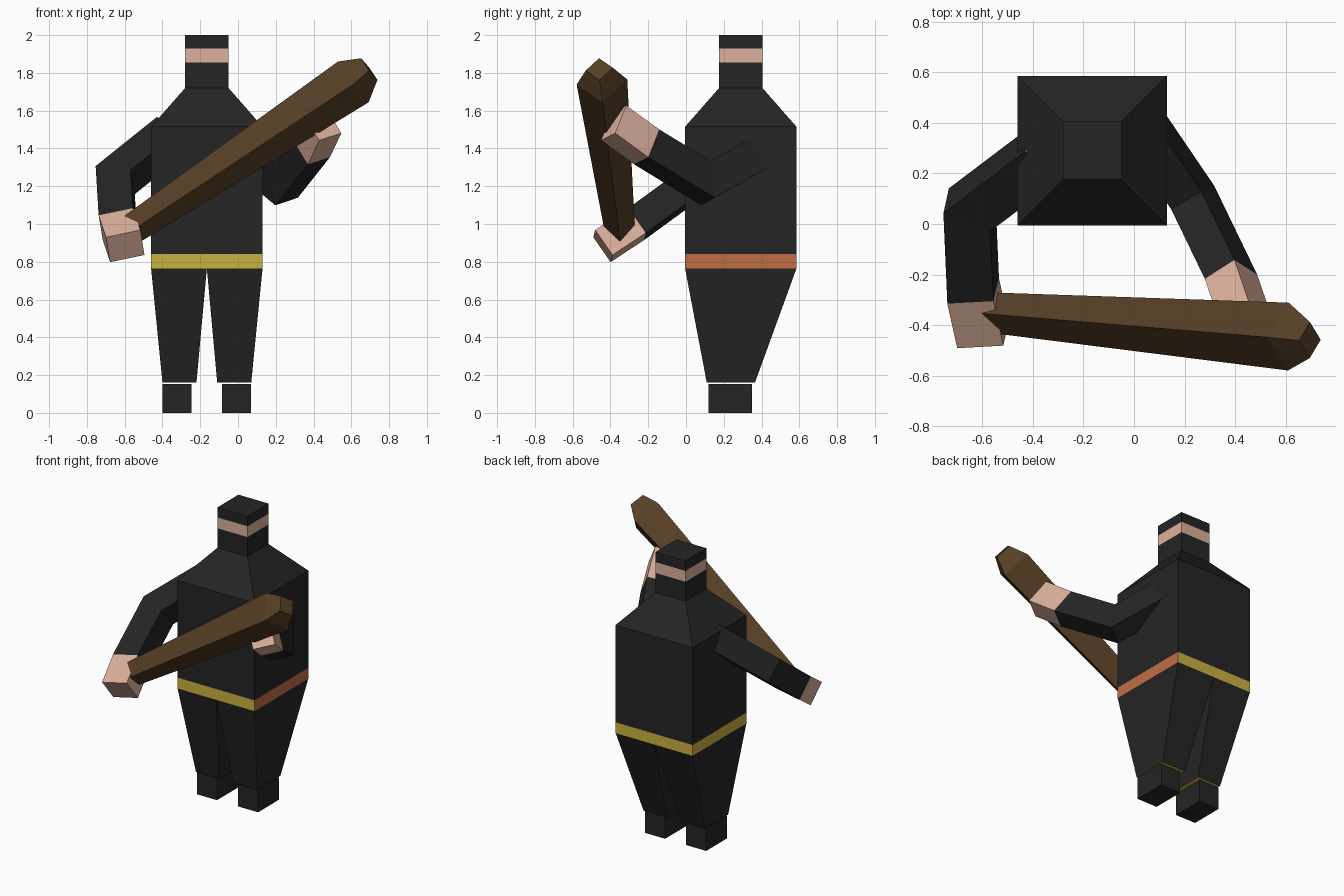
import bpy, bmesh
from mathutils import Vector as V

if "Cube" in bpy.data.objects:
    bpy.data.objects.remove(bpy.data.objects["Cube"])


def material(name, rgb):
    m = bpy.data.materials.new(name)
    m.diffuse_color = (*rgb, 1)
    m.use_nodes = True
    m.node_tree.nodes["Principled BSDF"].inputs["Base Color"].default_value = m.diffuse_color
    return m


DARK = material("dark cloth", (0.018, 0.018, 0.018))
SKIN = material("skin", (0.72, 0.44, 0.335))
YELLOW = material("yellow belt", (0.59, 0.44, 0.05))
ORANGE = material("orange belt", (0.52, 0.155, 0.056))
WOOD = material("brown wood", (0.094, 0.05, 0.019))


def loft(name, rings, mats, rule=None):
    """Skin a closed solid over a list of four-cornered rings."""
    bm = bmesh.new()
    loops = [[bm.verts.new(p) for p in r] for r in rings]
    bm.faces.new(loops[0])
    bm.faces.new(loops[-1])
    for a, b in zip(loops, loops[1:]):
        for i in range(4):
            j = (i + 1) % 4
            bm.faces.new((a[i], a[j], b[j], b[i]))
    bmesh.ops.recalc_face_normals(bm, faces=bm.faces)
    bm.normal_update()
    if rule:
        for f in bm.faces:
            f.material_index = rule(f)
    me = bpy.data.meshes.new(name)
    bm.to_mesh(me)
    bm.free()
    for m in mats:
        me.materials.append(m)
    ob = bpy.data.objects.new(name, me)
    bpy.context.collection.objects.link(ob)
    return ob


def rect(cx, cy, hx, hy, z):
    return [V((cx + sx * hx, cy + sy * hy, z))
            for sx, sy in ((-1, -1), (1, -1), (1, 1), (-1, 1))]


def section(c, a, b):
    c, a, b = V(c), V(a) / 2, V(b) / 2
    return [c - a - b, c + a - b, c + a + b, c - a + b]


CX, CY = -0.165, 0.29

# Torso with belt: orange on the right side, yellow elsewhere
def belt_rule(f):
    z = f.calc_center_median().z
    if z < 0.84 and abs(f.normal.z) < 0.5:
        return 2 if f.normal.x > 0.5 else 1
    return 0

loft("torso", [rect(CX, CY, h, h, z) for h, z in
               ((0.295, 0.765), (0.295, 0.84), (0.295, 1.515), (0.115, 1.72))],
     [DARK, YELLOW, ORANGE], belt_rule)

# Hooded head with an open band at the eyes
loft("head", [rect(CX, CY, 0.115, 0.115, z) for z in (1.72, 1.855, 1.93, 2.0)],
     [DARK, SKIN], lambda f: int(1.86 < f.calc_center_median().z < 1.92))

# Legs and feet, mirrored about the body centre
for side, s in (("left", -1), ("right", 1)):
    loft(side + "_leg",
         [rect(CX + s * 0.145, 0.2375, 0.09, 0.1275, 0.16),
          rect(CX + s * 0.1475, CY, 0.1475, 0.295, 0.765)],
         [DARK, YELLOW], lambda f: int(f.normal.z < -0.9))
    loft(side + "_foot", [rect(CX + s * 0.1575, 0.235, 0.0775, 0.115, z)
                          for z in (0, 0.152)], [DARK])


def slide(ring, d, point, normal):
    """Move a ring along d until it lies on a plane."""
    return [p + d * ((point - p).dot(normal) / d.dot(normal)) for p in ring]


# Arm: square section swept from wrist to shoulder with a mitred elbow
def arm(side, shoulder, elbow, wrist, hand, a, b):
    S, E, W, H = map(V, (shoulder, elbow, wrist, hand))
    fore, upper = (E - W).normalized(), (S - E).normalized()
    r_wrist = section(W, a, b)
    r_elbow = slide(r_wrist, fore, E, fore + upper)
    r_shoulder = slide(r_elbow, upper, S, upper)
    loft(side + "_arm", [r_wrist, r_elbow, r_shoulder], [DARK, YELLOW],
         lambda f: int(f.normal.dot(upper) > 0.98))
    loft(side + "_hand", [r_wrist, section(H, a, b)], [SKIN])


arm("left", (-0.35, 0.283, 1.473), (-0.65, 0.056, 1.2325),
    (-0.636, -0.264, 0.999), (-0.597, -0.44, 0.883),
    (0.182, 0.01, 0.038), (0.022, 0.092, -0.132))
arm("right", (0.062, 0.355, 1.357), (0.232, 0.105, 1.217),
    (0.3835, -0.2085, 1.4085), (0.4435, -0.3835, 1.5355),
    (0.09, -0.058, -0.147), (-0.117, -0.075, -0.038))


# Wooden club: tapered diamond section with a chamfered tip
def diamond(c, r):
    c = V(c)
    v, h = V((-0.6, -0.02, 0.8)) * r, V((0.01, 0.993, 0.1)) * r
    return [c + v, c + h, c - v, c - h]


loft("club", [diamond((-0.6, -0.348, 0.947), 0.079),
              diamond((0.61, -0.445, 1.752), 0.135),
              diamond((0.695, -0.459, 1.82), 0.072)], [WOOD])
